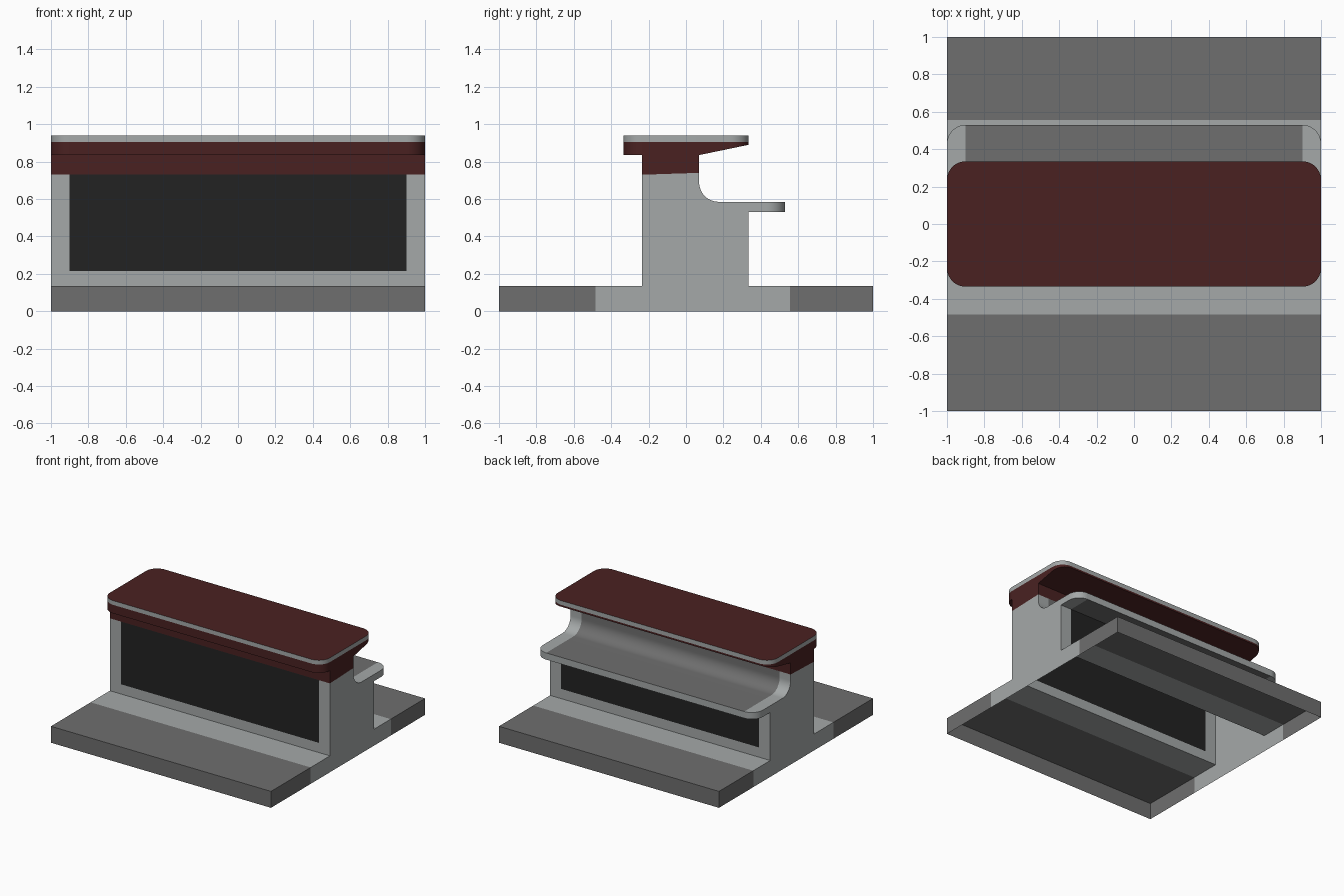
import bpy, bmesh, math

if "Cube" in bpy.data.objects:
    bpy.data.objects.remove(bpy.data.objects["Cube"])

SEG = 12
LIGHT, DARK, RED, BLACK = range(4)
MATS = []
for name, col in (("light grey", (0.376, 0.397, 0.397)), ("dark grey", (0.156, 0.156, 0.156)),
                  ("dark red", (0.068, 0.0155, 0.0155)), ("black", (0.016, 0.016, 0.016))):
    m = bpy.data.materials.new(name)
    m.diffuse_color = (*col, 1)
    m.use_nodes = True
    m.node_tree.nodes["Principled BSDF"].inputs["Base Color"].default_value = m.diffuse_color
    MATS.append(m)


def arc(cx, cy, r, a0, a1):
    steps = [math.radians(a0 + (a1 - a0) * i / SEG) for i in range(SEG + 1)]
    return [(cx + r * math.cos(a), cy + r * math.sin(a)) for a in steps]


def face(bm, pts, mat):
    f = bm.faces.new([bm.verts.new(p) for p in pts])
    f.material_index = mat
    return f


def finish(bm, name):
    bmesh.ops.remove_doubles(bm, verts=bm.verts[:], dist=1e-4)
    bmesh.ops.recalc_face_normals(bm, faces=bm.faces[:])
    me = bpy.data.meshes.new(name)
    bm.to_mesh(me)
    bm.free()
    for m in MATS:
        me.materials.append(m)
    ob = bpy.data.objects.new(name, me)
    bpy.context.collection.objects.link(ob)
    bpy.ops.object.select_all(action='DESELECT')
    ob.select_set(True)
    bpy.context.view_layer.objects.active = ob
    bpy.ops.object.shade_smooth_by_angle(angle=math.radians(10))
    return ob


XS = (-1, -0.9, 0.9, 1)

# Body: open-bottomed shell swept along x from (y, z) profiles
front = [(-1, 0), (-1, .135), (-.485, .135), (-.235, .135), (-.235, .215), (-.235, .73), (-.235, .835)]
front_cols = [(DARK, DARK), (DARK, DARK), (LIGHT, LIGHT), (LIGHT, LIGHT), (LIGHT, BLACK), (RED, RED)]
neck = [(.07, .835), (.07, .74)]
scoop = neck[1:] + arc(.175, .69, .105, 180, 270) + [(.335, .585)]
back = [(.335, .53), (.335, .215), (.335, .135), (.555, .135), (1, .135), (1, 0)]
back_cols = [(LIGHT, BLACK), (LIGHT, LIGHT), (LIGHT, LIGHT), (DARK, DARK), (DARK, DARK)]

bm = bmesh.new()


def sweep(profile, cols):
    # cols holds (end colour, middle colour) for each profile segment
    for (a, b), (end, mid) in zip(zip(profile, profile[1:]), cols):
        for i in range(3):
            x0, x1 = XS[i], XS[i + 1]
            face(bm, [(x0, *a), (x1, *a), (x1, *b), (x0, *b)], mid if i == 1 else end)


sweep(front, front_cols)
sweep(neck, [(RED, RED)])
sweep(scoop, [(LIGHT, DARK)] * (len(scoop) - 1))
sweep(back, back_cols)

# Body end walls
for x in (-1, 1):
    for poly, mat in ((front[:3] + [(-.485, 0)], DARK),
                      ([(-.485, 0)] + front[2:6] + scoop + back[:4] + [(.555, 0)], LIGHT),
                      (front[5:] + neck, RED),
                      (back[3:] + [(.555, 0)], DARK)):
        face(bm, [(x, *p) for p in poly], mat)
finish(bm, "body")

# Back shelf with rounded outer corners, joined to the body at its open side
Y0, Y1, ZB, ZT = .335, .53, .53, .585
bm = bmesh.new()
for s in (-1, 1):
    edge = [(s, Y0)] + [(s * x, y) for x, y in arc(.9, .43, .1, 0, 90)]
    for z in (ZB, ZT):
        face(bm, [(x, y, z) for x, y in edge + [(s * .9, Y0)]], LIGHT)
    for a, b in zip(edge, edge[1:]):
        face(bm, [(*a, ZB), (*b, ZB), (*b, ZT), (*a, ZT)], LIGHT)
for z in (ZB, ZT):
    face(bm, [(-.9, Y0, z), (.9, Y0, z), (.9, Y1, z), (-.9, Y1, z)], DARK)
face(bm, [(-.9, Y1, ZB), (.9, Y1, ZB), (.9, Y1, ZT), (-.9, Y1, ZT)], LIGHT)
finish(bm, "back_shelf")

# Top plate: rounded slab, red underside sloping up at the back, grey rim, red inset top
R, HY, YN = .1, .335, .07


def under(y):
    return .835 + max(0, y - YN) / (HY - YN) * .055


rear = [(1, YN)] + arc(1 - R, HY - R, R, 0, 90) + arc(R - 1, HY - R, R, 90, 180) + [(-1, YN)]
fore = [(-1, YN)] + arc(R - 1, R - HY, R, 180, 270) + arc(1 - R, R - HY, R, 270, 360) + [(1, YN)]
outline = rear[:-1] + fore[:-1]
bm = bmesh.new()
for part in (rear, fore):
    face(bm, [(x, y, under(y)) for x, y in part], RED)
for a, b in zip(outline, outline[1:] + outline[:1]):
    face(bm, [(*a, under(a[1])), (*b, under(b[1])), (*b, .905), (*a, .905)], RED)
    face(bm, [(*a, .905), (*b, .905), (*b, .94), (*a, .94)], LIGHT)
top = face(bm, [(x, y, .94) for x, y in outline], RED)
rim = bmesh.ops.inset_region(bm, faces=[top], thickness=.028, use_boundary=True, use_even_offset=True)
for f in rim["faces"]:
    f.material_index = LIGHT
finish(bm, "top_plate")
